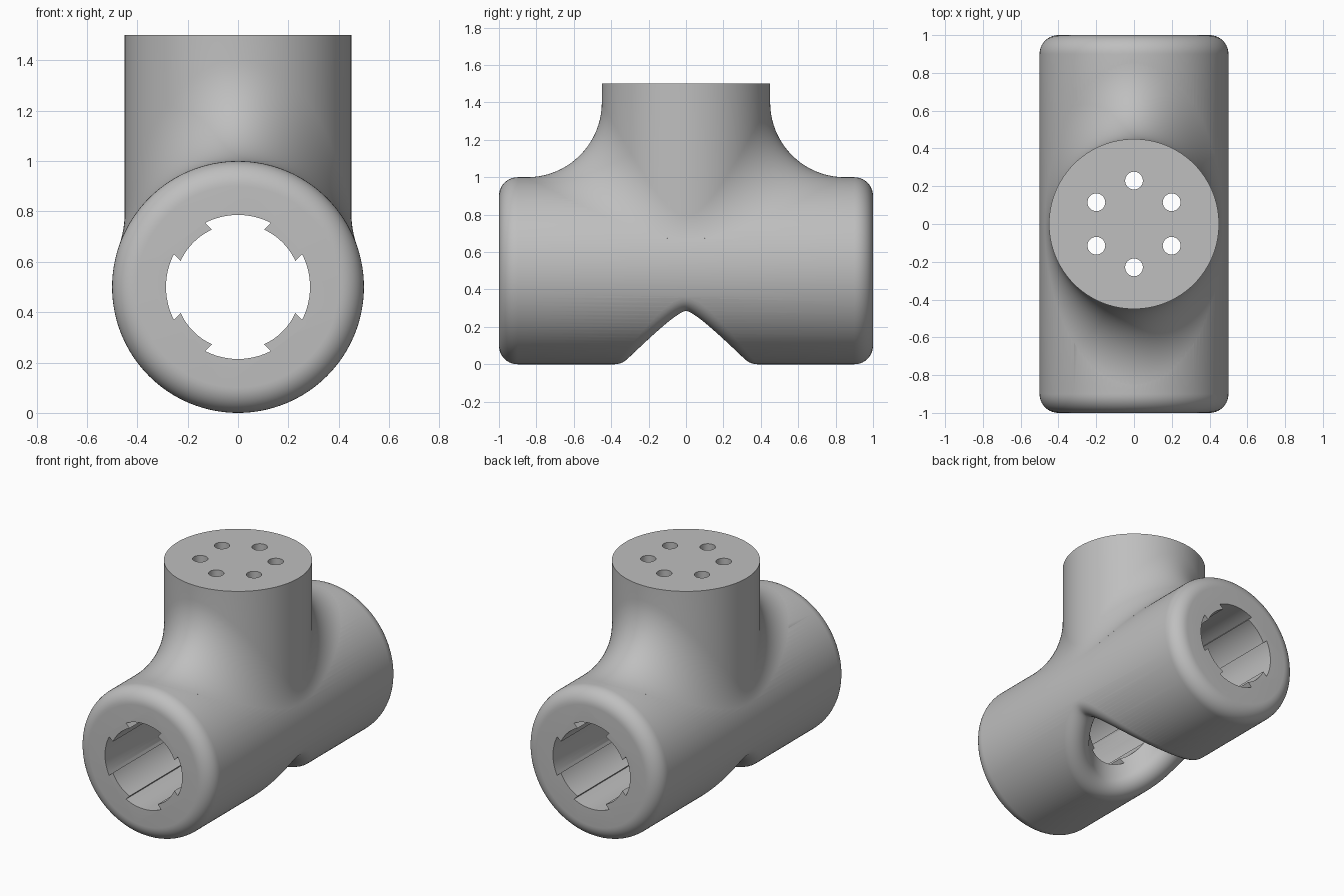
import bpy, bmesh, math
from mathutils import Vector

if "Cube" in bpy.data.objects:
    bpy.data.objects.remove(bpy.data.objects["Cube"])

SEG = 128
BODY_R, AXIS_Z = 0.5, 0.5

grey = bpy.data.materials.new("light grey")
grey.diffuse_color = (0.52, 0.52, 0.52, 1)
grey.use_nodes = True
grey.node_tree.nodes["Principled BSDF"].inputs["Base Color"].default_value = grey.diffuse_color


def loft(name, rings, start=None, end=None):
    """Closed solid through rings; each end is a flat cap or a fan to a point."""
    bm = bmesh.new()
    rows = [[bm.verts.new(p) for p in ring] for ring in rings]
    n = len(rows[0])
    for a, b in zip(rows, rows[1:]):
        for i in range(n):
            j = (i + 1) % n
            bm.faces.new((a[i], a[j], b[j], b[i]))
    for row, tip in ((rows[0], start), (rows[-1], end)):
        if tip is None:
            bm.faces.new(row)
        else:
            v = bm.verts.new(tip)
            for i in range(n):
                bm.faces.new((row[i], row[(i + 1) % n], v))
    bmesh.ops.recalc_face_normals(bm, faces=bm.faces)
    mesh = bpy.data.meshes.new(name)
    bm.to_mesh(mesh)
    bm.free()
    mesh.materials.append(grey)
    obj = bpy.data.objects.new(name, mesh)
    bpy.context.collection.objects.link(obj)
    return obj


def circle_z(r, z, x=0, y=0, n=SEG):
    return [(x + r * math.cos(2 * math.pi * i / n), y + r * math.sin(2 * math.pi * i / n), z)
            for i in range(n)]


def circle_y(r, y, n=SEG):
    return [(r * math.cos(2 * math.pi * i / n), y, AXIS_Z + r * math.sin(2 * math.pi * i / n))
            for i in range(n)]


def blend_rings(radius, fillet, side, tail, steps):
    """Rolling-ball blend from an upright cylinder onto the lying body.
    side = 1: outer fillet on top, side = -1: rounded rim underneath."""
    reach, dist = radius + fillet, BODY_R + side * fillet
    columns = []
    for i in range(SEG):
        t = 2 * math.pi * i / SEG
        radial = Vector((math.cos(t), math.sin(t), 0))
        ball = radial * reach
        ball.z = AXIS_Z + side * math.sqrt(dist ** 2 - ball.x ** 2)
        axis = Vector((0, ball.y, AXIS_Z))
        out = (ball - axis).normalized()
        col = [ball + (-radial).slerp(out * -side, k / steps) * fillet for k in range(steps + 1)]
        col.append(axis + out * tail)
        columns.append(col)
    return [list(ring) for ring in zip(*columns)]


def combine(target, tool, operation):
    mod = target.modifiers.new(operation.lower(), 'BOOLEAN')
    mod.operation, mod.object, mod.solver = operation, tool, 'EXACT'
    bpy.context.view_layer.objects.active = target
    bpy.ops.object.modifier_apply(modifier=mod.name)
    bpy.data.objects.remove(tool)


# Lying tube with rounded ends
corner = [(0.4 + 0.1 * math.sin(a), 0.9 + 0.1 * math.cos(a))
          for a in (math.pi / 2 * k / 10 for k in range(11))]
profile = [(r, -y) for r, y in corner] + [(r, y) for r, y in reversed(corner)]
body = loft("tee_connector", [circle_y(r, y) for r, y in profile])

# Upright post with a large fillet into the tube
post = loft("post", [circle_z(0.45, 1.5)] + blend_rings(0.45, 0.4, 1, 0.4, 20),
            end=(0, 0, 0.7))
combine(body, post, 'UNION')

# Opening underneath with a rounded rim, reaching up to the mounting plate
opening = loft("bottom_opening", [circle_z(0.283, 1.3)] + blend_rings(0.283, 0.1, -1, 0.65, 14),
               end=(0, 0, -0.3))
combine(body, opening, 'DIFFERENCE')

# Lengthwise bore with four undercut lobes
section = []
for q in range(4):
    for lo, hi, r in ((-27, 27, 0.286), (24.5, 65.5, 0.25)):
        for k in range(13):
            a = math.radians(90 * q + lo + (hi - lo) * k / 12)
            section.append((r * math.cos(a), AXIS_Z + r * math.sin(a)))
bore = loft("bore", [[(x, y, z) for x, z in section] for y in (-1.1, 1.1)])
combine(body, bore, 'DIFFERENCE')

# Six screw holes through the mounting plate
for i in range(6):
    a = math.radians(30 + 60 * i)
    x, y = 0.23 * math.cos(a), 0.23 * math.sin(a)
    hole = loft("screw_hole", [circle_z(0.047, z, x, y, 32) for z in (1.2, 1.6)])
    combine(body, hole, 'DIFFERENCE')

# Smooth curved faces, keep rims sharp
body.select_set(True)
bpy.context.view_layer.objects.active = body
bpy.ops.object.shade_smooth_by_angle(angle=math.radians(30))
